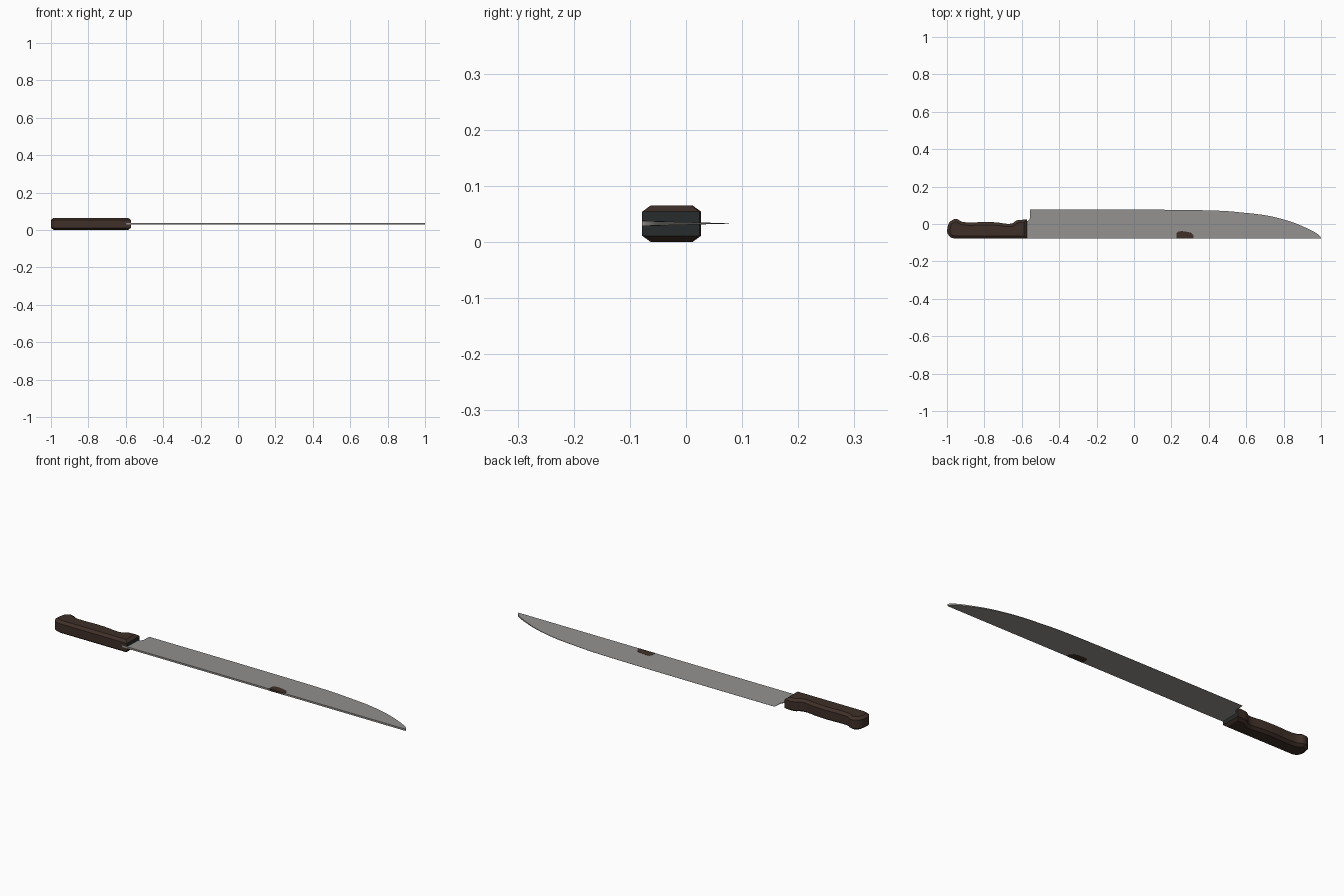
import bpy, bmesh
from mathutils import Vector

if "Cube" in bpy.data.objects:
    bpy.data.objects.remove(bpy.data.objects["Cube"])

MID, SPINE, EDGE = 0.033, -0.078, 0.078


def material(name, rgb):
    m = bpy.data.materials.new(name)
    m.diffuse_color = (*rgb, 1)
    m.use_nodes = True
    m.node_tree.nodes["Principled BSDF"].inputs["Base Color"].default_value = m.diffuse_color
    return m


brown = material("dark brown wood", (0.050, 0.029, 0.021))
steel = material("grey steel", (0.29, 0.28, 0.27))
dark = material("charcoal", (0.022, 0.025, 0.025))


def finish(bm, name, mats, angle=0.6):
    bmesh.ops.recalc_face_normals(bm, faces=bm.faces)
    me = bpy.data.meshes.new(name)
    bm.to_mesh(me)
    bm.free()
    ob = bpy.data.objects.new(name, me)
    bpy.context.collection.objects.link(ob)
    for m in mats:
        me.materials.append(m)
    bpy.ops.object.select_all(action='DESELECT')
    ob.select_set(True)
    bpy.context.view_layer.objects.active = ob
    bpy.ops.object.shade_smooth_by_angle(angle=angle)
    return ob


def smooth(pts, n=4):
    """Catmull-Rom curve through the points."""
    p = [Vector(q) for q in pts]
    p = [p[0]] + p + [p[-1]]
    out = []
    for i in range(1, len(p) - 2):
        a, b, c, d = p[i - 1:i + 3]
        for k in range(n):
            t = k / n
            out.append(0.5 * (2*b + (c-a)*t + (2*a-5*b+4*c-d)*t*t + (3*b-a-3*c+d)*t**3))
    return out + [p[-2]]


def wedge(name, profile, mat, extra=0.0):
    """Strip from the spine to the profile, thinning toward the cutting edge."""
    def half(y):
        return 0.0003 + 0.0042 * (EDGE - y) / (EDGE - SPINE) + extra
    bm = bmesh.new()
    cols = []
    for x, y in profile:
        cols.append([bm.verts.new((x, v, MID + s * half(v)))
                     for v, s in ((SPINE, 1), (y, 1), (y, -1), (SPINE, -1))])
    for a, b in zip(cols, cols[1:]):
        for i in range(4):
            j = (i + 1) % 4
            bm.faces.new((a[i], a[j], b[j], b[i]))
    bm.faces.new(cols[0])
    bm.faces.new(cols[-1])
    return finish(bm, name, [mat])


# Blade with a short neck, square heel and curved tip
neck = [(-0.60, 0.010), (-0.575, 0.012), (-0.562, 0.022), (-0.556, 0.032)]
belly = smooth([(-0.555, 0.078), (0.05, 0.077), (0.43, 0.072), (0.58, 0.061), (0.70, 0.047),
                (0.79, 0.027), (0.86, 0.005), (0.94, -0.030), (0.985, -0.056), (1.0, -0.074)])
wedge("blade", neck + [tuple(p) for p in belly], steel)

# Brown patch on the spine, a skin just proud of the steel
wedge("spine_patch", [(0.228, -0.050), (0.235, -0.040), (0.255, -0.038), (0.285, -0.042),
                      (0.305, -0.047), (0.317, -0.060), (0.319, -0.076)], brown, 0.0005)

# Handle outline seen from above, with a pommel bump and a finger stop
END = -0.573
upper = smooth([(-0.998, -0.025), (-0.990, 0.004), (-0.968, 0.023), (-0.945, 0.026), (-0.920, 0.012),
                (-0.870, 0.008), (-0.800, 0.011), (-0.730, 0.008), (-0.680, 0.001),
                (-0.650, 0.004), (-0.630, 0.018), (-0.610, 0.022)], 3)
lower = smooth([(-0.960, SPINE), (-0.984, -0.069), (-0.997, -0.050), (-1.0, -0.038)], 3)
outline = upper + [Vector((END, 0.024)), Vector((END, SPINE))] + lower


def inset(pts, d):
    res = []
    for i, p in enumerate(pts):
        u = (p - pts[i - 1]).normalized()
        v = (pts[(i + 1) % len(pts)] - p).normalized()
        n = Vector((u.y, -u.x)) + Vector((v.y, -v.x))
        res.append(p + n * (2 * d / n.length_squared))
    return res


# Handle: chamfered slab with a dark front end
bm = bmesh.new()
rings = [[bm.verts.new((p.x, p.y, z)) for p in inset(outline, d)]
         for z, d in ((0, 0.015), (0.011, 0), (0.054, 0), (0.065, 0.015))]
for a, b in zip(rings, rings[1:]):
    for i in range(len(a)):
        j = (i + 1) % len(a)
        bm.faces.new((a[i], a[j], b[j], b[i]))
bm.faces.new(rings[0])
bm.faces.new(rings[-1])
for f in bm.faces:
    if all(abs(v.co.x - END) < 1e-4 for v in f.verts):
        f.material_index = 1
finish(bm, "handle", [brown, dark])
